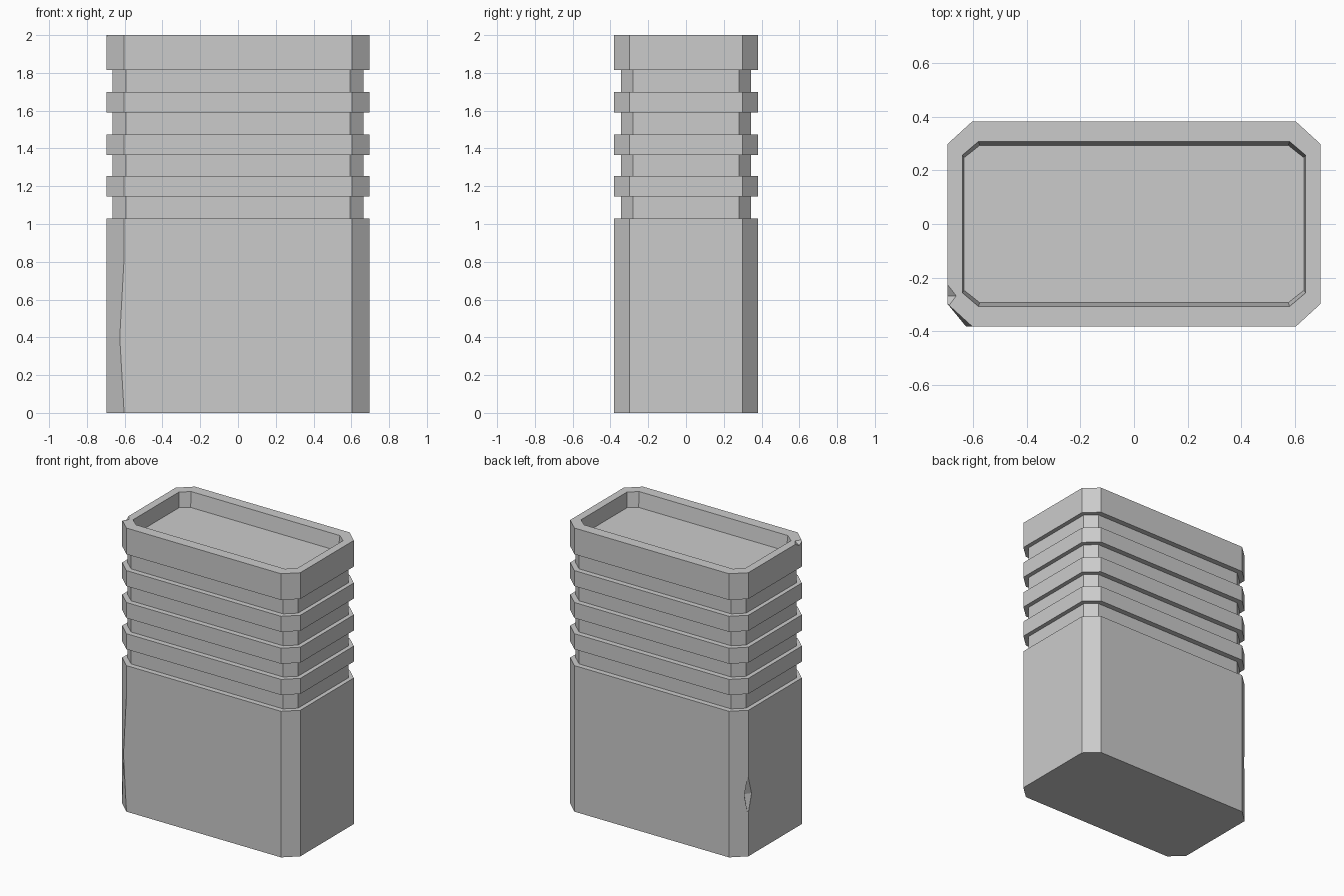
import bpy, bmesh

if "Cube" in bpy.data.objects:
    bpy.data.objects.remove(bpy.data.objects["Cube"])

# Half-extents (x, y) and the chamfer start points (x, y) of each octagonal outline
OUTER = (0.695, 0.382, 0.603, 0.298)
GROOVE = (0.665, 0.344, 0.593, 0.28)
RIM = (0.64, 0.307, 0.58, 0.256)
FLOOR = (0.633, 0.293, 0.575, 0.247)


def octagon(bm, shape, z):
    x, y, cx, cy = shape
    pts = [(-cx, -y), (cx, -y), (x, -cy), (x, cy),
           (cx, y), (-cx, y), (-x, cy), (-x, -cy)]
    return [bm.verts.new((px, py, z)) for px, py in pts]


def make_object(name, bm):
    bmesh.ops.recalc_face_normals(bm, faces=bm.faces)
    mesh = bpy.data.meshes.new(name)
    bm.to_mesh(mesh)
    bm.free()
    obj = bpy.data.objects.new(name, mesh)
    bpy.context.collection.objects.link(obj)
    return obj


# Outline levels: plain body, four grooves, then the rim and its recess
levels = [(OUTER, 0), (OUTER, 0.4), (OUTER, 0.82), (OUTER, 1.03)]
for low, high in [(1.03, 1.145), (1.255, 1.365), (1.475, 1.59), (1.70, 1.815)]:
    if low > 1.03:
        levels.append((OUTER, low))
    levels += [(GROOVE, low), (GROOVE, high), (OUTER, high)]
levels += [(OUTER, 2.0), (RIM, 2.0), (FLOOR, 1.895)]

bm = bmesh.new()
rings = [octagon(bm, s, z) for s, z in levels]
for a, b in zip(rings, rings[1:]):
    for i in range(8):
        j = (i + 1) % 8
        bm.faces.new((a[i], a[j], b[j], b[i]))
bm.faces.new(rings[0])
bm.faces.new(rings[-1])

# Slight wear bulge on the front left edge
rings[1][0].co.x = -0.626
block = make_object("grooved_block", bm)


# Small chips cut from the left corners
def chip(name, centre, radii):
    bm = bmesh.new()
    for axis in range(3):
        for sign in (-1, 1):
            p = list(centre)
            p[axis] += sign * radii[axis]
            bm.verts.new(p)
    bmesh.ops.convex_hull(bm, input=bm.verts)
    cutter = make_object(name, bm)
    cutter.hide_render = True
    mod = block.modifiers.new(name, 'BOOLEAN')
    mod.operation = 'DIFFERENCE'
    mod.solver = 'EXACT'
    mod.object = cutter
    bpy.context.view_layer.objects.active = block
    bpy.ops.object.modifier_apply(modifier=mod.name)
    bpy.data.objects.remove(cutter)


chip("rim_chip", (-0.698, -0.268, 2.002), (0.038, 0.05, 0.03))
chip("edge_chip", (-0.692, 0.298, 0.43), (0.03, 0.04, 0.14))
